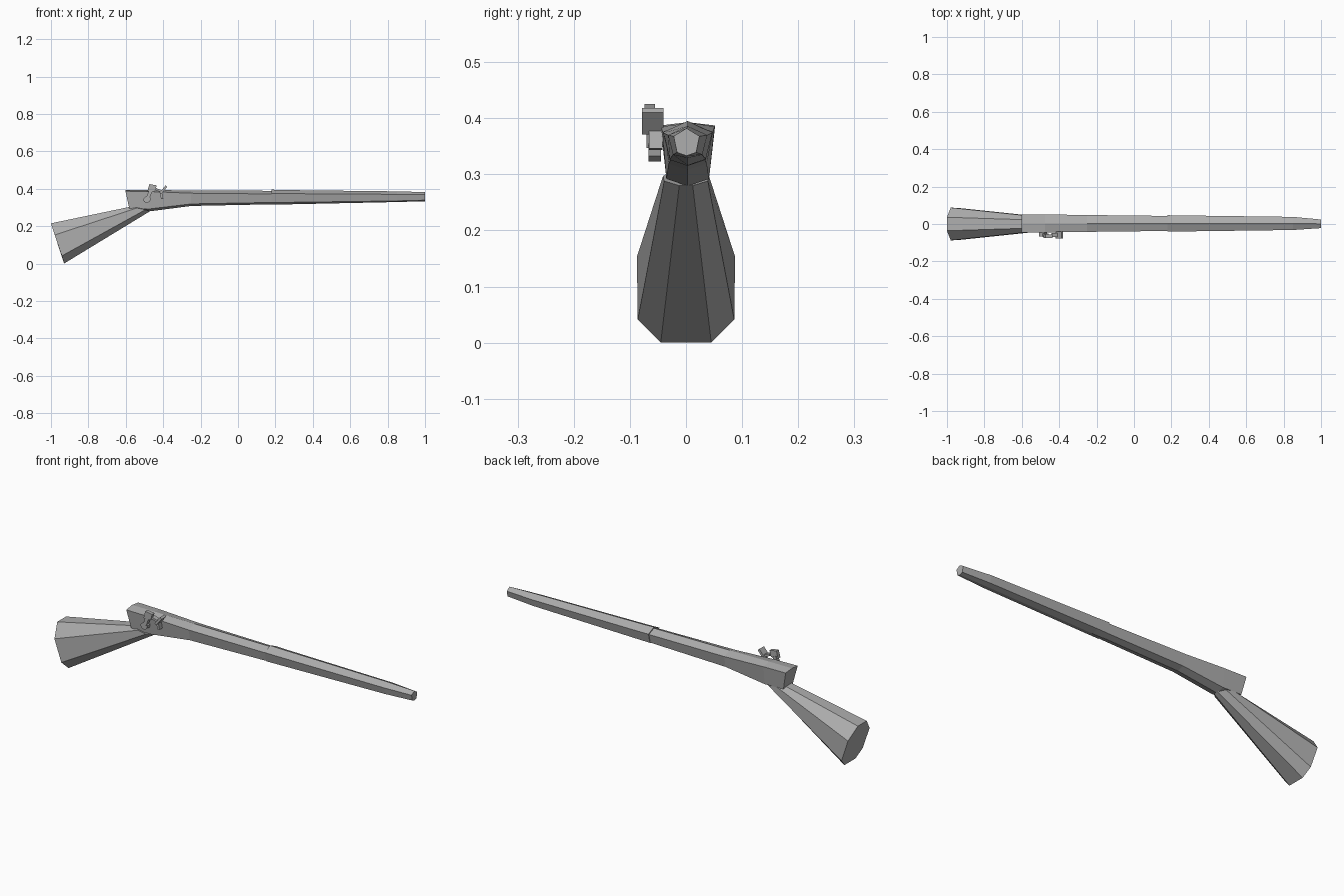
import bpy, bmesh
from mathutils import Vector

if "Cube" in bpy.data.objects:
    bpy.data.objects.remove(bpy.data.objects["Cube"])

steel = bpy.data.materials.new("mid_grey")
steel.diffuse_color = (0.42, 0.42, 0.42, 1)
steel.use_nodes = True
steel.node_tree.nodes["Principled BSDF"].inputs["Base Color"].default_value = steel.diffuse_color


def loft(name, rings):
    """Skin a list of equal-length point rings and cap both ends."""
    bm = bmesh.new()
    loops = [[bm.verts.new(p) for p in ring] for ring in rings]
    n = len(loops[0])
    for a, b in zip(loops, loops[1:]):
        for i in range(n):
            j = (i + 1) % n
            bm.faces.new((a[i], a[j], b[j], b[i]))
    bm.faces.new(loops[0])
    bm.faces.new(loops[-1])
    bmesh.ops.recalc_face_normals(bm, faces=bm.faces)
    me = bpy.data.meshes.new(name)
    bm.to_mesh(me)
    bm.free()
    me.materials.append(steel)
    ob = bpy.data.objects.new(name, me)
    bpy.context.collection.objects.link(ob)
    return ob


def hexring(x, top, corner, w, low, lw, bottom, slant=0.0, cy=0.003):
    """Six-sided section: ridge, two corners, two lower edges, keel."""
    half = [(w, corner), (lw, low)]
    pts = [(0, top)] + half + [(0, bottom)] + [(-y, z) for y, z in reversed(half)]
    return [(x + slant * (top - z), y + cy, z) for y, z in pts]


def plate(name, profile, y0, y1):
    """Side profile (x, z) given thickness between y0 and y1."""
    return loft(name, [[(x, y, z) for x, z in profile] for y in (y0, y1)])


def bar(name, a, b, t, y0, y1):
    """Flat bar of thickness t between two (x, z) points."""
    a, b = Vector(a), Vector(b)
    d = (b - a).normalized()
    n = Vector((-d.y, d.x)) * t / 2
    return plate(name, [a + n, b + n, b - n, a - n], y0, y1)


# Receiver and rear half of the barrel
loft("receiver_and_rear_barrel", [
    hexring(-0.603, 0.393, 0.387, 0.049, 0.295, 0.038, 0.288, slant=0.22),
    hexring(-0.475, 0.393, 0.385, 0.048, 0.292, 0.038, 0.279),
    hexring(-0.25, 0.391, 0.376, 0.045, 0.319, 0.034, 0.308),
    hexring(0.19, 0.389, 0.372, 0.040, 0.327, 0.030, 0.317),
])

# Front half of the barrel, starting with a small raised step
loft("front_barrel", [
    hexring(0.18, 0.395, 0.375, 0.044, 0.326, 0.032, 0.315),
    hexring(0.24, 0.393, 0.374, 0.043, 0.327, 0.032, 0.316),
    hexring(0.85, 0.386, 0.370, 0.035, 0.335, 0.026, 0.329),
    hexring(1.0, 0.382, 0.368, 0.023, 0.339, 0.017, 0.333, cy=0.001),
])


# Eight-sided stock flaring towards the butt
def octring(half):
    return [(x, y, z) for x, y, z in half] + [(x, -y, z) for x, y, z in reversed(half)]


loft("stock", [
    octring([(-1.0, 0.036, 0.215), (-0.98, 0.0875, 0.153),
             (-0.942, 0.086, 0.041), (-0.93, 0.045, 0.0)]),
    octring([(-0.555, 0.022, 0.308), (-0.54, 0.041, 0.297),
             (-0.495, 0.039, 0.288), (-0.47, 0.012, 0.28)]),
])

# Hammer: curved lower lobe and neck, with a jaw block on top
plate("hammer_lobe", [(-0.508, 0.345), (-0.502, 0.33), (-0.485, 0.323),
                      (-0.47, 0.333), (-0.466, 0.35), (-0.478, 0.362),
                      (-0.495, 0.358)], -0.067, -0.045)
bar("hammer_neck", (-0.482, 0.35), (-0.465, 0.395), 0.018, -0.07, -0.05)
plate("hammer_jaw", [(-0.484, 0.388), (-0.474, 0.425), (-0.435, 0.418),
                     (-0.443, 0.388), (-0.463, 0.382)], -0.074, -0.055)

# Striking plate with its curved foot
bar("striking_plate", (-0.415, 0.375), (-0.383, 0.414), 0.012, -0.078, -0.040)
bar("striking_plate_foot", (-0.412, 0.38), (-0.405, 0.345), 0.012, -0.066, -0.042)
bar("striking_plate_arm", (-0.44, 0.398), (-0.405, 0.385), 0.011, -0.07, -0.048)
